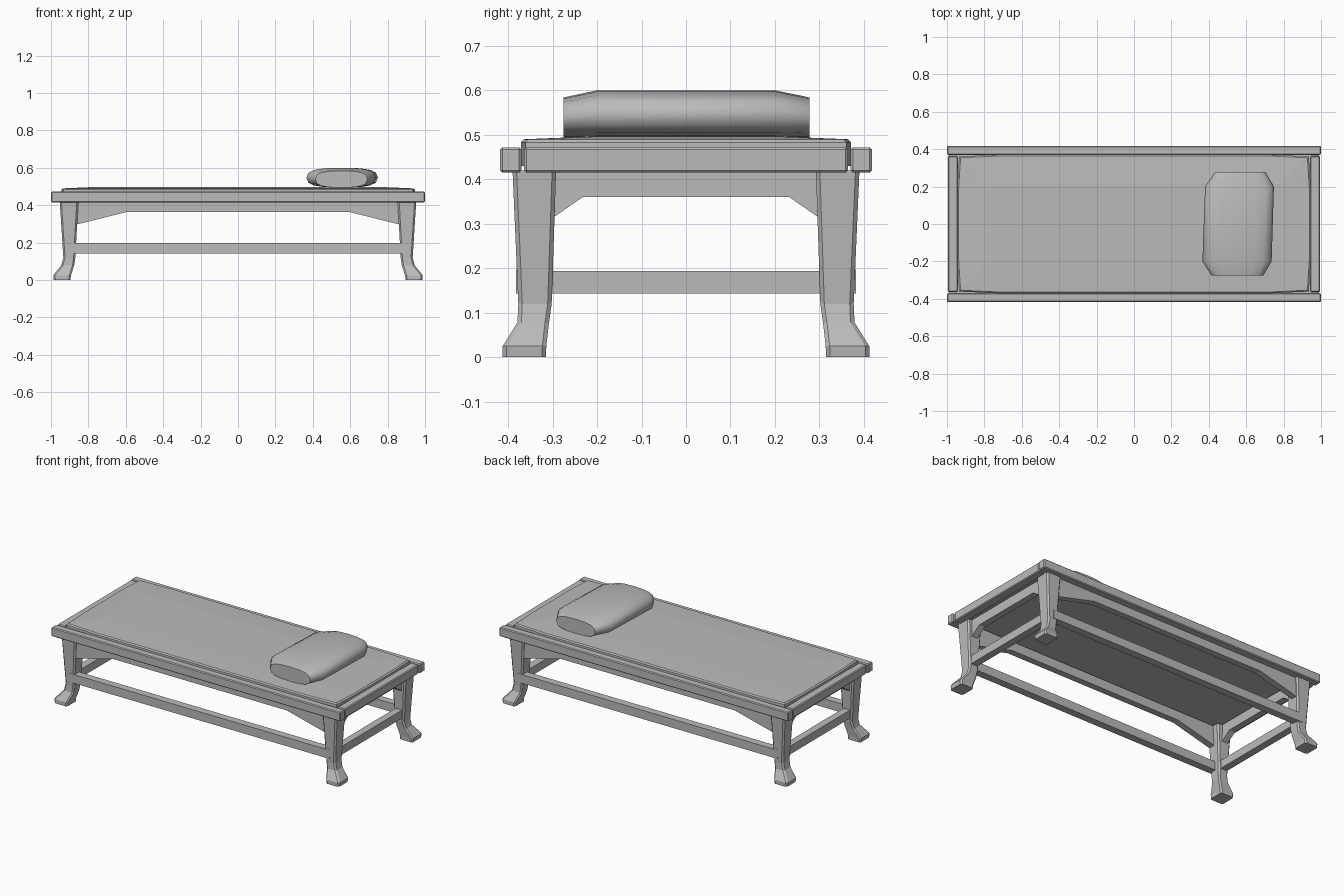
import bpy, bmesh, math

if "Cube" in bpy.data.objects:
    bpy.data.objects.remove(bpy.data.objects["Cube"])

grey = bpy.data.materials.new("grey_wood")
grey.diffuse_color = (0.5, 0.5, 0.5, 1)
grey.use_nodes = True
grey.node_tree.nodes["Principled BSDF"].inputs["Base Color"].default_value = grey.diffuse_color


def build(name, verts, faces, bevel=0, smooth=None):
    me = bpy.data.meshes.new(name)
    me.from_pydata(verts, [], faces)
    bm = bmesh.new()
    bm.from_mesh(me)
    bmesh.ops.recalc_face_normals(bm, faces=bm.faces)
    if bevel:
        edges = [e for e in bm.edges if e.calc_face_angle(0) > 0.6]
        bmesh.ops.bevel(bm, geom=edges, offset=bevel, segments=1, affect='EDGES')
    bm.to_mesh(me)
    bm.free()
    me.materials.append(grey)
    ob = bpy.data.objects.new(name, me)
    bpy.context.collection.objects.link(ob)
    if smooth:
        bpy.context.view_layer.objects.active = ob
        ob.select_set(True)
        bpy.ops.object.shade_smooth_by_angle(angle=math.radians(smooth))
        ob.select_set(False)
    return ob


def loft(name, rings, **kw):
    """Closed skin over rings with equal point counts."""
    n = len(rings[0])
    faces = [list(range(n)), [(len(rings) - 1) * n + i for i in range(n)]]
    for r in range(len(rings) - 1):
        for i in range(n):
            j = (i + 1) % n
            faces.append([r * n + i, r * n + j, r * n + n + j, r * n + n + i])
    return build(name, [p for ring in rings for p in ring], faces, **kw)


def rect(x0, x1, y0, y1, z):
    return [(x0, y0, z), (x1, y0, z), (x1, y1, z), (x0, y1, z)]


def box(name, x0, x1, y0, y1, z0, z1, bevel=0):
    return loft(name, [rect(x0, x1, y0, y1, z0), rect(x0, x1, y0, y1, z1)], bevel=bevel)


def apron(name, half, flat, low, high, top, a, b, along_x):
    """Board with bracketed ends, between depths a and b."""
    prof = [(-half, low), (-flat, high), (flat, high), (half, low), (half, top), (-half, top)]
    return loft(name, [[(u, d, z) if along_x else (d, u, z) for u, z in prof] for d in (a, b)])


# leg sections: z, x inner/outer, y inner/outer
LEG = [(0.0, 0.896, 0.985, 0.315, 0.412), (0.025, 0.893, 0.988, 0.314, 0.412),
       (0.078, 0.876, 0.945, 0.308, 0.379), (0.12, 0.870, 0.934, 0.302, 0.377),
       (0.42, 0.853, 0.953, 0.292, 0.390)]

for s, side in ((-1, "front"), (1, "back")):
    box(side + "_rail", -1, 1, s * 0.37, s * 0.418, 0.415, 0.472, 0.005)
    box(side + "_stretcher", -0.9, 0.9, s * 0.335, s * 0.382, 0.143, 0.197)
    apron(side + "_apron", 0.87, 0.6, 0.295, 0.363, 0.42, s * 0.335, s * 0.375, True)
    for t, end in ((-1, "left"), (1, "right")):
        rings = []
        for z, xi, xo, yi, yo in LEG:
            c = 0.009  # chamfered corners
            ring = [(xi + c, yi), (xo - c, yi), (xo, yi + c), (xo, yo - c),
                    (xo - c, yo), (xi + c, yo), (xi, yo - c), (xi, yi + c)]
            rings.append([(t * x, s * y, z) for x, y in ring])
        loft(f"{side}_{end}_leg", rings)

for t, end in ((-1, "left"), (1, "right")):
    box(end + "_end_rail", t * 0.942, t * 0.995, -0.364, 0.364, 0.415, 0.472, 0.005)
    box(end + "_end_stretcher", t * 0.88, t * 0.925, -0.35, 0.35, 0.143, 0.194)
    apron(end + "_end_apron", 0.31, 0.232, 0.306, 0.36, 0.42, t * 0.885, t * 0.925, False)

# mattress: slightly domed pad, pulled in at the corners
def pad_ring(w, d, z, pull):
    q = [(w - pull, d - pull), (0.72, d), (-0.72, d), (-w + pull, d - pull),
         (-w, 0.2), (-w, -0.2),
         (-w + pull, -d + pull), (-0.72, -d), (0.72, -d), (w - pull, -d + pull),
         (w, -0.2), (w, 0.2)]
    return [(x, y, z) for x, y in q]


loft("mattress", [pad_ring(0.945, 0.371, 0.43, 0.01), pad_ring(0.945, 0.371, 0.483, 0.01),
                  pad_ring(0.937, 0.364, 0.49, 0.01), pad_ring(0.8, 0.22, 0.496, 0.01)])

# pillow: rounded cross-sections, narrower at both ends
PILLOW = [(-0.275, 0.414, 0.692, 0.584), (-0.2, 0.366, 0.736, 0.6),
          (0.2, 0.380, 0.748, 0.6), (0.278, 0.434, 0.703, 0.584)]
rings = []
for y, x0, x1, top in PILLOW:
    ring = []
    for i in range(16):
        a = math.tau * i / 16
        u, v = [math.copysign(abs(k) ** 0.72, k) for k in (math.cos(a), math.sin(a))]
        ring.append(((x0 + x1) / 2 + u * (x1 - x0) / 2, y,
                     (0.494 + top) / 2 + v * (top - 0.494) / 2))
    rings.append(ring)
loft("pillow", rings, smooth=50)
